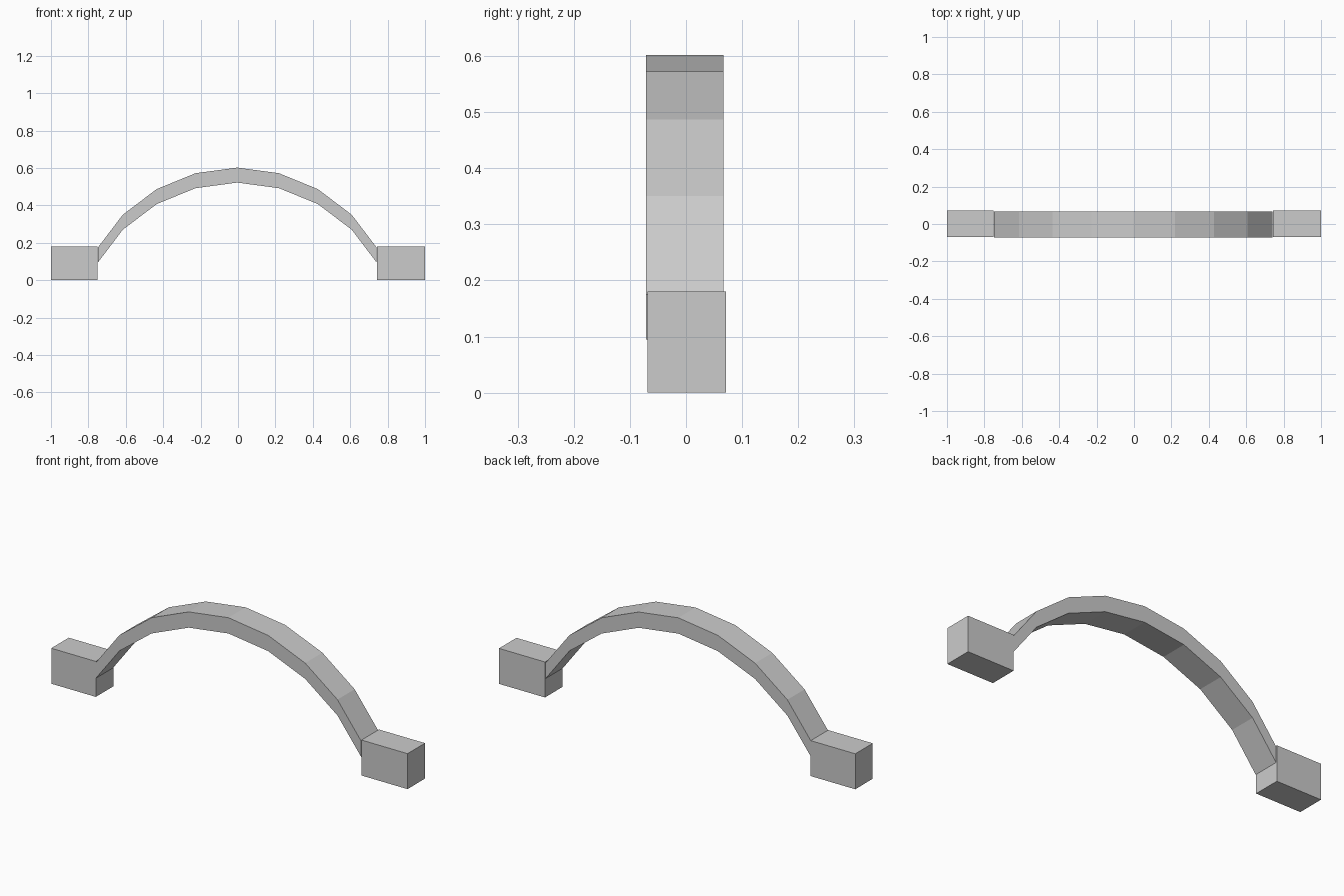
import bpy, bmesh

if "Cube" in bpy.data.objects:
    bpy.data.objects.remove(bpy.data.objects["Cube"])


def extrude_profile(name, profile, y0, y1):
    """Extrude a closed x-z outline along y into a solid."""
    bm = bmesh.new()
    face = bm.faces.new([bm.verts.new((x, y0, z)) for x, z in profile])
    ext = bmesh.ops.extrude_face_region(bm, geom=[face])
    verts = [v for v in ext["geom"] if isinstance(v, bmesh.types.BMVert)]
    bmesh.ops.translate(bm, verts=verts, vec=(0, y1 - y0, 0))
    bmesh.ops.recalc_face_normals(bm, faces=bm.faces)
    mesh = bpy.data.meshes.new(name)
    bm.to_mesh(mesh)
    bm.free()
    obj = bpy.data.objects.new(name, mesh)
    bpy.context.collection.objects.link(obj)
    return obj


# Arched span: upper curve, with the underside dropped straight down
half = [(0.745, 0.175), (0.612, 0.35), (0.431, 0.487), (0.223, 0.572)]
shift, drop = -0.004, 0.08
upper = ([(shift - x, z) for x, z in half] + [(shift, 0.602)]
         + [(shift + x, z) for x, z in reversed(half)])
lower = [(x, z - drop) for x, z in reversed(upper)]
extrude_profile("arch_span", upper + lower, -0.071, 0.067)

# End blocks
for name, x0, x1 in (("left_block", -1.0, -0.75), ("right_block", 0.742, 1.0)):
    extrude_profile(name, [(x0, 0), (x1, 0), (x1, 0.18), (x0, 0.18)], -0.069, 0.071)
